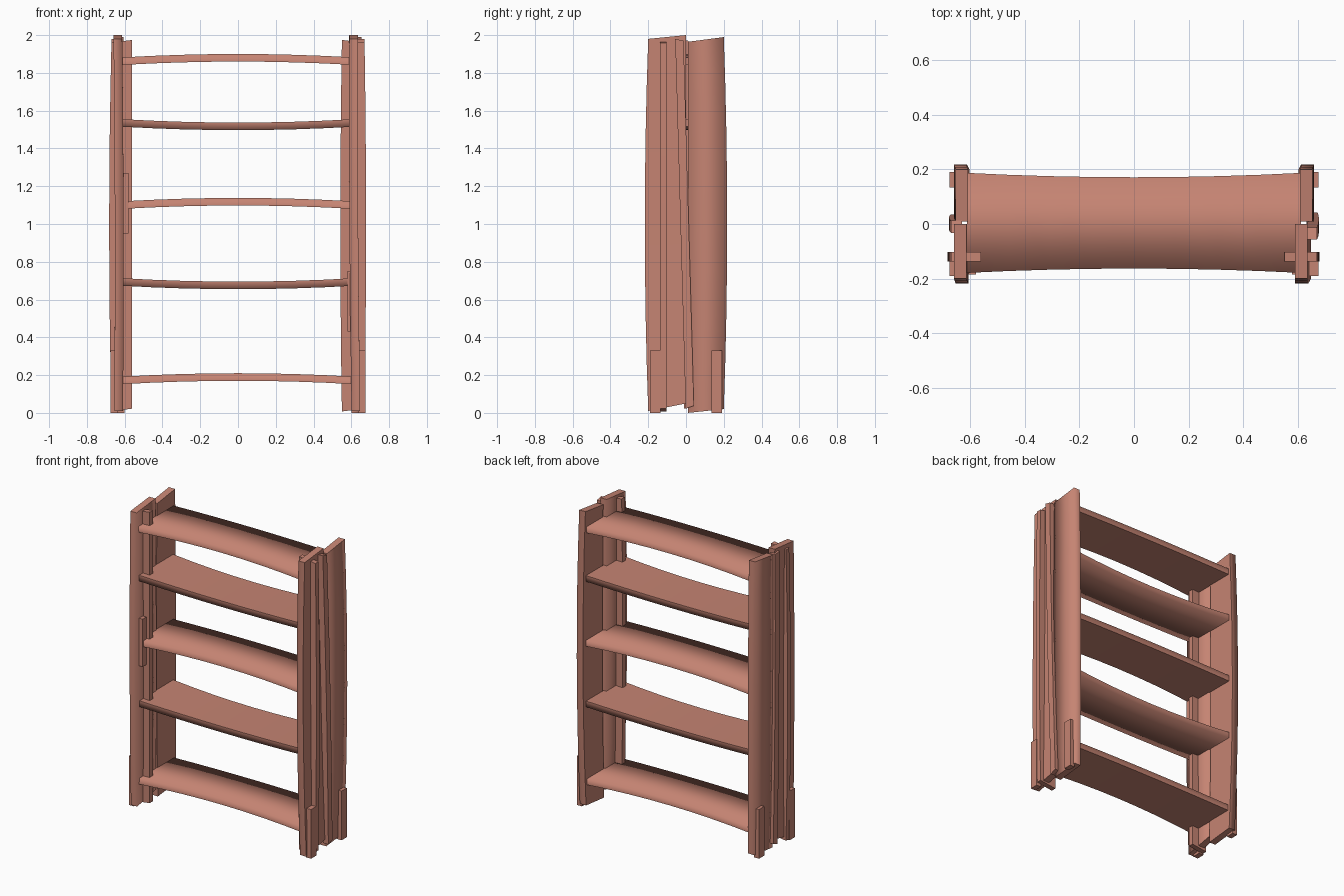
import bpy, bmesh
from mathutils import Vector

if "Cube" in bpy.data.objects:
    bpy.data.objects.remove(bpy.data.objects["Cube"])

wood = bpy.data.materials.new("reddish_wood")
wood.diffuse_color = (0.56, 0.23, 0.17, 1)
wood.use_nodes = True
wood.node_tree.nodes["Principled BSDF"].inputs["Base Color"].default_value = wood.diffuse_color


def board(name, axes, start, end, width, thick, bow=(0, 0), swell=(0, 0),
          slant=(0, 0), segs=8, soft=False, start_slant=0.0):
    """Warped plank from start to end. axes = (width axis, face axis).
    bow = mid offset along (width, face); swell = mid growth of each half width;
    slant = end cut offset from the low-width to the high-width edge;
    soft = the face side blends smoothly into its long edges."""
    w, n = Vector(axes[0]), Vector(axes[1])
    a, b = Vector(start), Vector(end)
    length_dir = (b - a).normalized()
    bm = bmesh.new()
    rings = []
    for i in range(segs + 1):
        t = i / segs
        k = 1 - (2 * t - 1) ** 2
        c = a.lerp(b, t) + w * bow[0] * k + n * bow[1] * k
        lo, hi = -width / 2 - swell[0] * k, width / 2 + swell[1] * k
        cut = slant[0] * (1 - t) + slant[1] * t
        ring = []
        for u, v in ((lo, -1), (hi, -1), (hi, 1), (lo, 1)):
            side = 0.5 if u == hi else -0.5
            ring.append(bm.verts.new(c + w * u + n * v * thick / 2 + length_dir * cut * side))
        rings.append(ring)
    for r, s in zip(rings, rings[1:]):
        for j in range(4):
            bm.faces.new((r[j], r[(j + 1) % 4], s[(j + 1) % 4], s[j]))
    bm.faces.new(rings[0][::-1])
    bm.faces.new(rings[-1])
    bmesh.ops.recalc_face_normals(bm, faces=bm.faces)
    # crisp ends and long edges, except the two softened ones
    for e in bm.edges:
        e.smooth = e.calc_face_angle(0) < 0.6
    if soft:
        for r, s in zip(rings, rings[1:]):
            for j in (2, 3):
                bm.edges.get((r[j], s[j])).smooth = True
    for f in bm.faces:
        f.smooth = True
    me = bpy.data.meshes.new(name)
    bm.to_mesh(me)
    bm.free()
    me.materials.append(wood)
    ob = bpy.data.objects.new(name, me)
    bpy.context.collection.objects.link(ob)
    return ob


X, Y, Z = (1, 0, 0), (0, 1, 0), (0, 0, 1)

# shelves, alternately bowed up and down
for i, z in enumerate((1.862, 1.535, 1.1, 0.693, 0.172)):
    s = 1 if i % 2 == 0 else -1
    board(f"shelf_{i + 1}", (Y, (0, 0, s)), (-0.612, 0.004, z), (0.612, 0.004, z),
          0.366, 0.04, bow=(0, 0.018), swell=(-0.016, -0.016), soft=True)

for s, side in ((-1, "left"), (1, "right")):
    out = (s, 0, 0)
    inn = (-s, 0, 0)
    top_x = 0.636 if s < 0 else 0.612
    low_x = 0.632 if s < 0 else 0.624
    # wide side planks
    board(f"{side}_front_plank", (Y, inn), (s * low_x, -0.1, 0.03), (s * top_x, -0.1, 1.99),
          0.2, 0.046, bow=(0, 0.005), swell=(0.018, 0), slant=(0.04, 0.02), soft=True)
    board(f"{side}_back_plank", (Y, out), (s * 0.625, 0.105, 0.01), (s * 0.63, 0.105, 1.977),
          0.19, 0.046, bow=(0, 0.008), swell=(0, 0.018), slant=(0.02, 0.025), soft=True)
    # cross batten passing through the front plank
    inner, outer = (0.56, 0.67) if s < 0 else (0.55, 0.67)
    board(f"{side}_through_post", (X, Y),
          (s * (inner + outer) / 2, -0.12, 0.015), (s * (inner + outer) / 2, -0.12, 1.967),
          outer - inner, 0.034, swell=(0.012, 0) if s < 0 else (0.008, 0.008),
          slant=(0.015, 0.015 * -s))
    # crooked strip covering the gap
    lean = (0.02, -0.035) if s > 0 else (0.012, -0.01)
    board(f"{side}_gap_strip", (Y, out), (s * 0.652, lean[0], 0.03), (s * 0.65, lean[1], 1.975),
          0.044, 0.04, bow=(0, 0.006), slant=(0.015, -0.01), segs=4)
    # short foot blocks
    for y, where in ((-0.162, "front"), (0.162, "back")):
        board(f"{side}_{where}_foot_block", (Y, out), (s * 0.657, y, 0), (s * 0.657, y, 0.33),
              0.056, 0.036, segs=1)
    # small patch on the inner edge of the front plank
    z0 = 0.95 if s < 0 else 0.43
    board(f"{side}_inner_patch", (Y, out), (s * 0.592, -0.165, z0), (s * 0.592, -0.165, z0 + 0.32),
          0.04, 0.026, segs=1)
